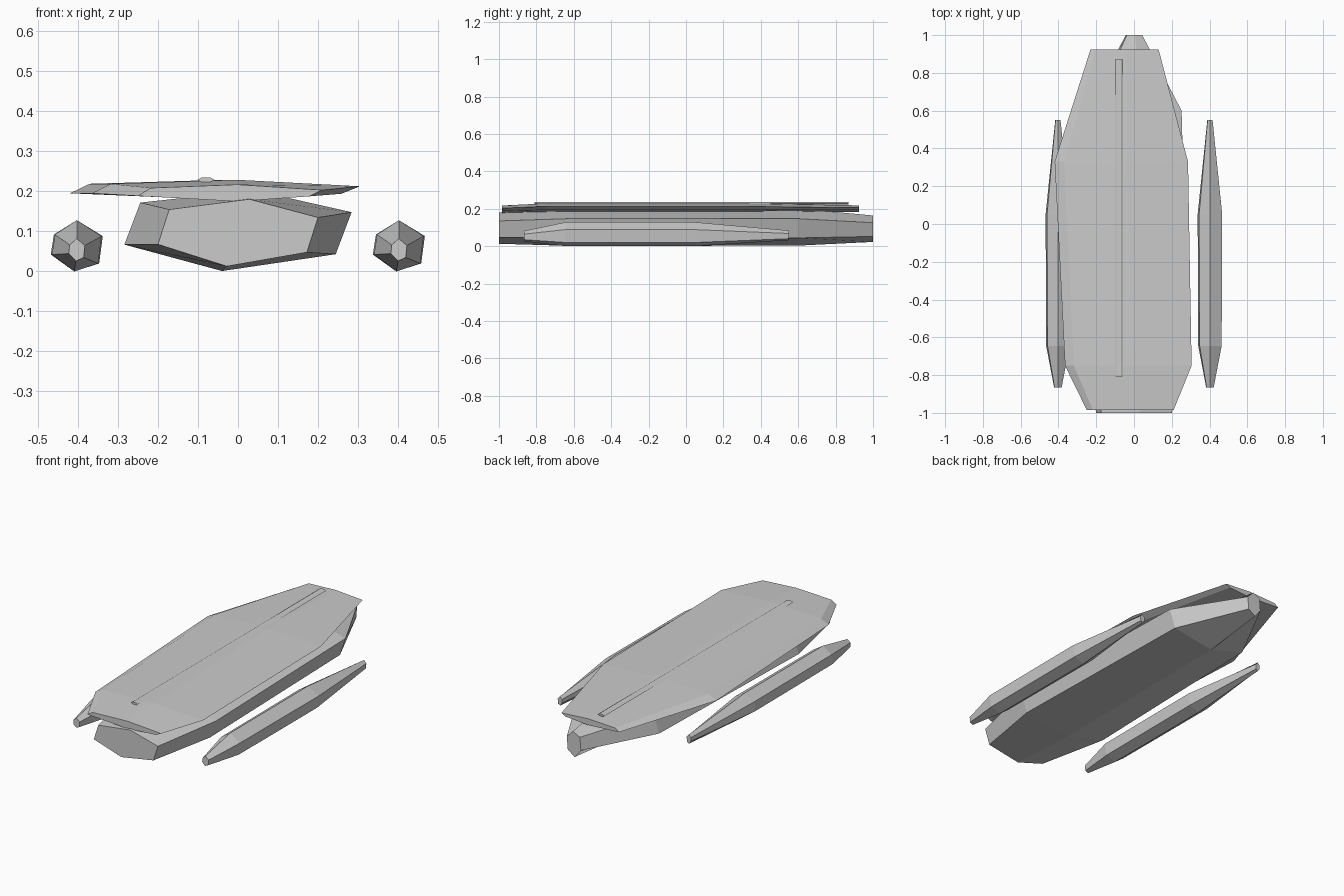
import bpy, bmesh

if "Cube" in bpy.data.objects:
    bpy.data.objects.remove(bpy.data.objects["Cube"])

grey = bpy.data.materials.new("plain_grey")
grey.use_nodes = True
colour = (0.6, 0.6, 0.6, 1)
grey.diffuse_color = colour
grey.node_tree.nodes["Principled BSDF"].inputs["Base Color"].default_value = colour


def loft(name, profile, stations):
    """Skin a unit cross-section through stations: y, centre x, centre z, half width, half height."""
    bm = bmesh.new()
    rings = [[bm.verts.new((cx + px * w, y, cz + pz * h)) for px, pz in profile]
             for y, cx, cz, w, h in stations]
    n = len(profile)
    for a, b in zip(rings, rings[1:]):
        for i in range(n):
            j = (i + 1) % n
            bm.faces.new((a[i], a[j], b[j], b[i]))
    bm.faces.new(rings[0])
    bm.faces.new(rings[-1][::-1])
    bmesh.ops.recalc_face_normals(bm, faces=bm.faces)
    mesh = bpy.data.meshes.new(name)
    bm.to_mesh(mesh)
    bm.free()
    mesh.materials.append(grey)
    obj = bpy.data.objects.new(name, mesh)
    bpy.context.scene.collection.objects.link(obj)
    return obj


# Main hull: skewed hexagon, narrow tail
hull_hex = [(.14, 1.03), (1, .48), (.86, -.57), (-.14, -.99), (-1, -.33), (-.86, .72)]
loft("hull", hull_hex, [
    (-1, 0, .095, .2, .083),
    (-.6, 0, .1, .284, .1),
    (.6, 0, .1, .252, .098),
    (1, 0, .092, .044, .07)])

# Broad flat deck above the hull
deck_hex = [(.08, 1), (1, .35), (.86, -.4), (.08, -1), (-1, -.35), (-.86, .6)]
loft("deck", deck_hex, [
    (-.985, -.02, .196, .23, .021),
    (-.75, -.03, .204, .335, .025),
    (.33, -.067, .204, .353, .025),
    (.925, -.05, .2, .18, .018)])

# Thin ridge along the deck
ridge_hex = [(.5, 1), (1, 0), (.5, -1), (-.5, -1), (-1, 0), (-.5, 1)]
loft("deck_ridge", ridge_hex, [
    (y, -.08, .229, .021, .006) for y in (-.81, .87)])

# Side pods: the same form on both sides
pod_hex = [(0, 1), (1, .38), (.86, -.69), (-.1, -1), (-1, -.34), (-.88, .44)]
for name, x in (("right_pod", -.403), ("left_pod", .402)):
    loft(name, pod_hex, [
        (-.865, x, .054, .02, .028),
        (-.645, x, .064, .062, .064),
        (.05, x, .064, .065, .064),
        (.55, x, .058, .014, .026)])
